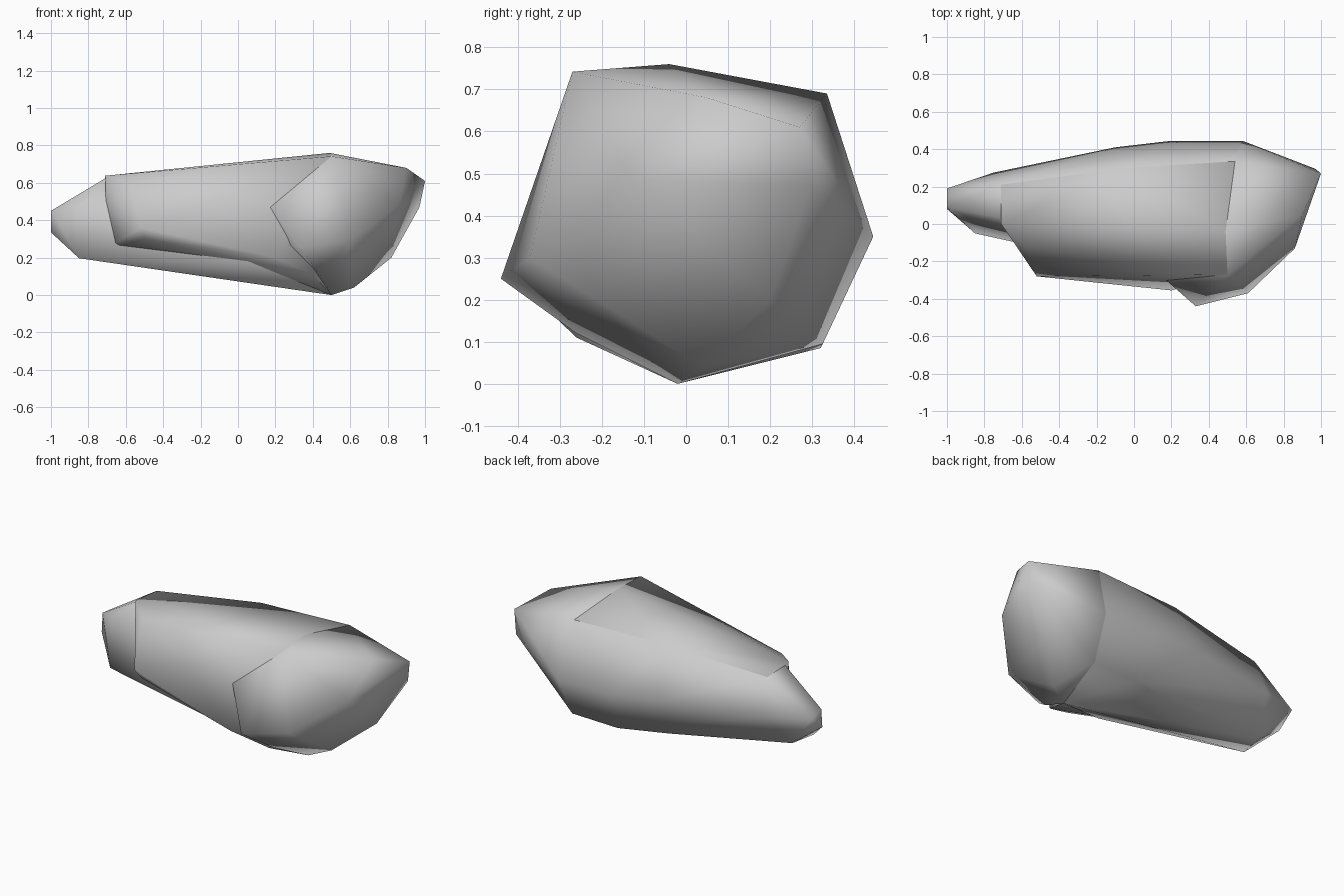
import bpy
import bmesh
import math

default_cube = bpy.data.objects.get("Cube")
if default_cube:
    bpy.data.objects.remove(default_cube, do_unlink=True)

# Single plain stone colour
stone = bpy.data.materials.new("stone_grey")
stone.use_nodes = True
stone_colour = (.6, .6, .6, 1)
stone.diffuse_color = stone_colour
for node in stone.node_tree.nodes:
    if node.type == 'BSDF_PRINCIPLED':
        node.inputs["Base Color"].default_value = stone_colour
        node.inputs["Roughness"].default_value = .9


def chiselled_block(name, corners, smooth_angle):
    """Wrap the corner points in a convex stone block with softened shading."""
    bm = bmesh.new()
    for corner in corners:
        bm.verts.new(corner)
    hull = bmesh.ops.convex_hull(bm, input=list(bm.verts))
    leftovers = set(hull["geom_interior"]) | set(hull["geom_unused"])
    loose = [item for item in leftovers
             if isinstance(item, bmesh.types.BMVert) and not item.link_faces]
    bmesh.ops.delete(bm, geom=loose, context='VERTS')
    bmesh.ops.recalc_face_normals(bm, faces=list(bm.faces))

    mesh = bpy.data.meshes.new(name)
    bm.to_mesh(mesh)
    bm.free()
    mesh.materials.append(stone)
    block = bpy.data.objects.new(name, mesh)
    bpy.context.collection.objects.link(block)

    # Soft shading across facets, crisp at strong breaks
    bpy.ops.object.select_all(action='DESELECT')
    block.select_set(True)
    bpy.context.view_layer.objects.active = block
    bpy.ops.object.shade_smooth_by_angle(angle=math.radians(smooth_angle))
    return block


# Edges shared by the overlapping blocks
front_crown = (.5, -.27, .742)
peak = (.49, -.04, .76)
rear_crown = (.54, .335, .69)
keel_low = (.5, -.02, 0)
rear_foot = (.56, .325, .095)
rear_belly = (.58, .445, .35)
rear_edge = [rear_crown, (-.05, .3, .685), (-.71, .21, .618)]
rear_bulge = [rear_belly, (.2, .445, .35), (-.1, .41, .38)]
rear_keel = [keel_low, rear_foot, (.25, .32, .085), (-.05, .24, .1)]

# Slim core that runs out into the narrow tip
narrow_tip = [(-1, .19, .42), (-1, .08, .335), (-1, .09, .45), (-.85, -.05, .197),
              (-.85, .02, .47), (-.7, .03, .63), (-.75, .275, .4), (-.82, .12, .2)]
core_front = [(.05, -.25, .17), (.4, -.1, .7)]
chiselled_block("stone_core",
                rear_edge + rear_bulge + rear_keel + narrow_tip + core_front, 80)

# Main body with its front face, ending in a step near the tip
body_top = [front_crown, peak, (-.71, 0, .638), (-.58, -.12, .605)]
body_face = [(-.52, -.28, .36), (0, -.33, .24), (.2, -.355, .2)]
body_under = [(-.7, 0, .25), (-.5, -.24, .3), (.4, -.26, .11)]
chiselled_block("main_body",
                rear_edge + rear_bulge + rear_keel + body_top + body_face + body_under, 80)

# Heavy broad end with a slanted front break
broad_crown = [front_crown, peak, rear_crown, (.9, .05, .68)]
broad_end = [(1, .27, .61), (.97, .295, .47), (.86, -.13, .485), (.82, .2, .2),
             (.61, -.37, .3)]
broad_base = [(.62, .04, .04), keel_low, rear_foot, rear_belly, (.43, -.26, .12)]
slanted_break = [(.33, -.44, .25), (.08, -.22, .6), (.15, 0, .3)]
chiselled_block("broad_end", broad_crown + broad_end + broad_base + slanted_break, 80)
